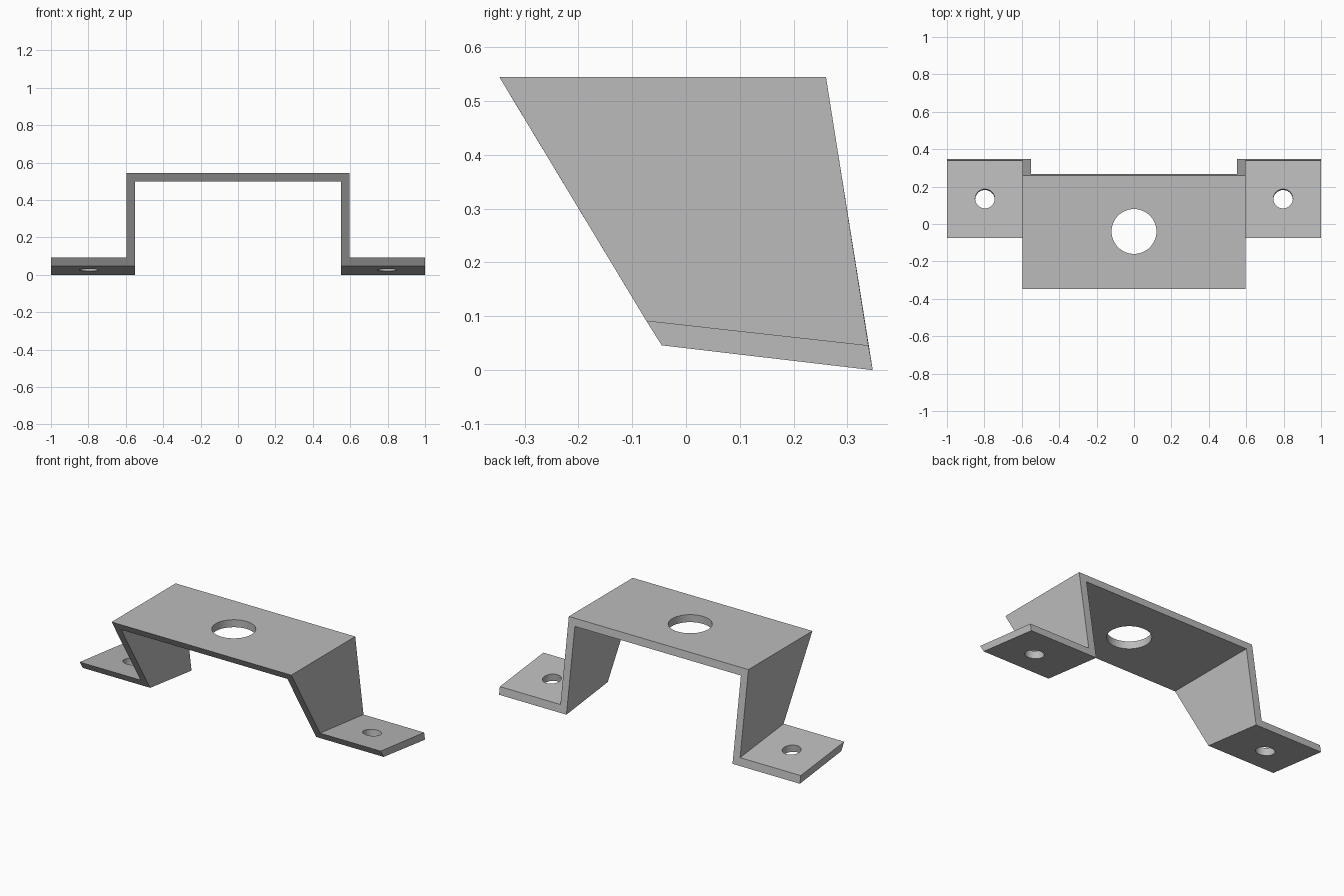
import bpy
import bmesh
import math

default = bpy.data.objects.get("Cube")
if default:
    bpy.data.objects.remove(default, do_unlink=True)

# Plain metal colour
GREY = (0.5, 0.5, 0.5, 1.0)
metal = bpy.data.materials.new("grey_metal")
metal.use_nodes = True
metal.diffuse_color = GREY
metal.node_tree.nodes["Principled BSDF"].inputs["Base Color"].default_value = GREY

# Depth levels: (front y, front z, back y, back z)
PLATE_TOP = (-0.347, 0.545, 0.26, 0.545)
PLATE_UNDER = (-0.32, 0.50, 0.267, 0.50)
FOOT_TOP = (-0.074, 0.092, 0.339, 0.046)
FOOT_UNDER = (-0.045, 0.046, 0.347, 0.0)
OUTER, INNER, END = 0.597, 0.552, 1.0

# Right half of the bent strip outline, mirrored to close the loop
upper = [(END, FOOT_TOP), (OUTER, FOOT_TOP), (OUTER, PLATE_TOP)]
lower = [(INNER, PLATE_UNDER), (INNER, FOOT_UNDER), (END, FOOT_UNDER)]


def mirrored(points):
    return [(-x, level) for x, level in reversed(points)]


outline = upper + mirrored(upper) + mirrored(lower) + lower

# Bracket body: front and back outlines joined by the bent faces
bm = bmesh.new()
front = [bm.verts.new((x, lv[0], lv[1])) for x, lv in outline]
back = [bm.verts.new((x, lv[2], lv[3])) for x, lv in outline]
bm.faces.new(front)
bm.faces.new(list(reversed(back)))
for i in range(len(outline)):
    j = (i + 1) % len(outline)
    bm.faces.new((front[j], front[i], back[i], back[j]))
bmesh.ops.recalc_face_normals(bm, faces=bm.faces)
mesh = bpy.data.meshes.new("bracket")
bm.to_mesh(mesh)
bm.free()
bracket = bpy.data.objects.new("bracket", mesh)
bpy.context.collection.objects.link(bracket)
mesh.materials.append(metal)


def drill(name, location, radius, tilt=0.0):
    """Cut a round hole through the bracket."""
    bpy.ops.mesh.primitive_cylinder_add(
        vertices=48, radius=radius, depth=0.16,
        location=location, rotation=(tilt, 0, 0))
    cutter = bpy.context.object
    cutter.name = name
    cutter.hide_render = True
    cutter.data.materials.append(metal)
    cut = bracket.modifiers.new(name, 'BOOLEAN')
    cut.operation = 'DIFFERENCE'
    cut.solver = 'EXACT'
    cut.object = cutter
    bpy.ops.object.select_all(action='DESELECT')
    bracket.select_set(True)
    bpy.context.view_layer.objects.active = bracket
    bpy.ops.object.modifier_apply(modifier=name)
    bpy.data.objects.remove(cutter, do_unlink=True)


# Large plate hole and a tilted bolt hole in each foot
drill("plate_hole", (0, -0.04, 0.52), 0.12)
foot_tilt = -math.atan2(FOOT_UNDER[1] - FOOT_UNDER[3],
                        FOOT_UNDER[2] - FOOT_UNDER[0])
for side in (-1, 1):
    drill("foot_hole", (side * 0.797, 0.135, 0.068), 0.052, foot_tilt)

# Smooth hole walls, sharp bends
bpy.ops.object.shade_smooth_by_angle(angle=math.radians(30))
